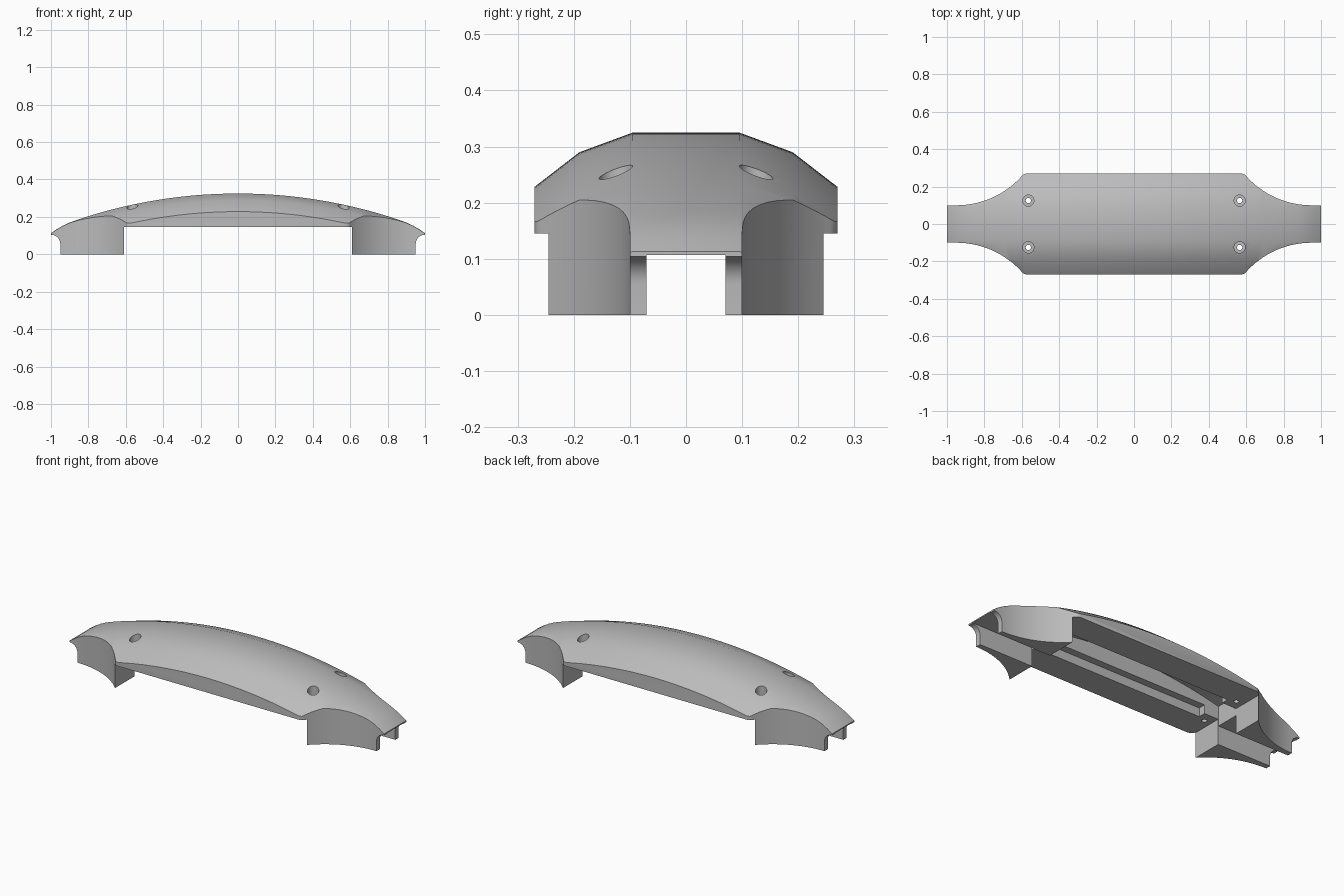
import bpy, bmesh, math

cube = bpy.data.objects.get("Cube")
if cube:
    bpy.data.objects.remove(cube)

grey = bpy.data.materials.new("plain_grey")
grey.use_nodes = True
COLOUR = (0.5, 0.5, 0.5, 1)
grey.diffuse_color = COLOUR
grey.node_tree.nodes["Principled BSDF"].inputs["Base Color"].default_value = COLOUR


def loft(name, loops):
    """Join matching closed loops of points into a capped solid."""
    bm = bmesh.new()
    rows = [[bm.verts.new(p) for p in loop] for loop in loops]
    n = len(rows[0])
    for a, b in zip(rows, rows[1:]):
        for j in range(n):
            k = (j + 1) % n
            bm.faces.new((a[j], a[k], b[k], b[j]))
    bm.faces.new(rows[0])
    bm.faces.new(rows[-1])
    bmesh.ops.recalc_face_normals(bm, faces=bm.faces)
    mesh = bpy.data.meshes.new(name)
    bm.to_mesh(mesh)
    bm.free()
    mesh.materials.append(grey)
    obj = bpy.data.objects.new(name, mesh)
    bpy.context.collection.objects.link(obj)
    return obj


def upright(name, plan, z0, z1):
    """Raise a plan outline into a solid."""
    return loft(name, [[(x, y, z) for x, y in plan] for z in (z0, z1)])


def box(name, hx, hy, z0, z1):
    return upright(name, [(-hx, -hy), (hx, -hy), (hx, hy), (-hx, hy)], z0, z1)


def disc(name, x, y, r, z0, z1, n=24):
    angles = [math.tau * (i + 0.5) / n for i in range(n)]
    return upright(name, [(x + r * math.cos(a), y + r * math.sin(a)) for a in angles], z0, z1)


def drop(x):
    """Fall of the arched back away from the middle, rounded at the tips."""
    tip = max(0, abs(x) - 0.88) / 0.12
    return 2.7 - math.sqrt(2.7 ** 2 - x * x) + 0.02 * tip ** 2


def arched(name, section, base, length, steps):
    """Sweep a symmetric cross-section along the arch over a flat base."""
    half = [(-y, z) for y, z in reversed(section)] + section
    edge = section[-1][0]
    loops = []
    for i in range(steps + 1):
        x = length * (2 * i / steps - 1)
        back = [(x, y, z - drop(x)) for y, z in half]
        loops.append([(x, -edge, base)] + back + [(x, edge, base)])
    return loft(name, loops)


def combine(target, tool, operation):
    mod = target.modifiers.new(operation.title(), "BOOLEAN")
    mod.operation, mod.object, mod.solver = operation, tool, "EXACT"
    bpy.context.view_layer.objects.active = target
    bpy.ops.object.modifier_apply(modifier=mod.name)
    bpy.data.objects.remove(tool)


# Arched body with a faceted back
body = arched("arched_housing", [(0.095, 0.325), (0.19, 0.29), (0.3, 0.205)], -0.2, 1.0, 64)

# Plan outline: wide middle, rounded shoulders, hollow curves to narrow tips
R = 0.471
quarter = [(1.1, 0.1)]
for i in range(17):
    x = 0.95 - 0.343 * i / 16
    quarter.append((x, 0.1 + R - math.sqrt(R * R - (0.95 - x) ** 2)))
quarter += [(0.6, 0.257), (0.591, 0.265), (0.575, 0.27)]
top = quarter + [(-x, y) for x, y in reversed(quarter)]
outline = top + [(x, -y) for x, y in reversed(top)]
combine(body, upright("outline", outline, 0, 0.6), "INTERSECT")

# Open belly between the legs, and the slot running between them
combine(body, box("belly", 0.61, 0.4, -0.1, 0.145), "DIFFERENCE")
combine(body, box("slot", 1.2, 0.07, -0.1, 0.107), "DIFFERENCE")

# Stepped cavity under the back: shallow tray, then arched deep channel
combine(body, box("tray", 0.52, 0.11, 0.08, 0.195), "DIFFERENCE")
combine(body, arched("channel", [(0.069, 0.29)], 0.08, 0.612, 31), "DIFFERENCE")

# Scooped ends of the legs
for side in (-1, 1):
    scoop = [(1.1, 0.105)]
    for i in range(1, 9):
        a = math.pi / 2 * i / 8
        scoop.append((1 - 0.05 * math.sin(a), 0.055 + 0.05 * math.cos(a)))
    scoop += [(0.95, -0.1), (1.1, -0.1)]
    loops = [[(side * x, y, z) for x, z in scoop] for y in (-0.3, 0.3)]
    combine(body, loft("scoop", loops), "DIFFERENCE")

# Counterbored screw holes
for x in (-0.565, 0.565):
    for y in (-0.125, 0.125):
        combine(body, disc("bore", x, y, 0.03, 0.19, 0.5), "DIFFERENCE")
        combine(body, disc("screw_hole", x, y, 0.014, 0.05, 0.45), "DIFFERENCE")

bpy.ops.object.select_all(action="DESELECT")
body.select_set(True)
bpy.context.view_layer.objects.active = body
bpy.ops.object.shade_smooth_by_angle(angle=math.radians(25))
